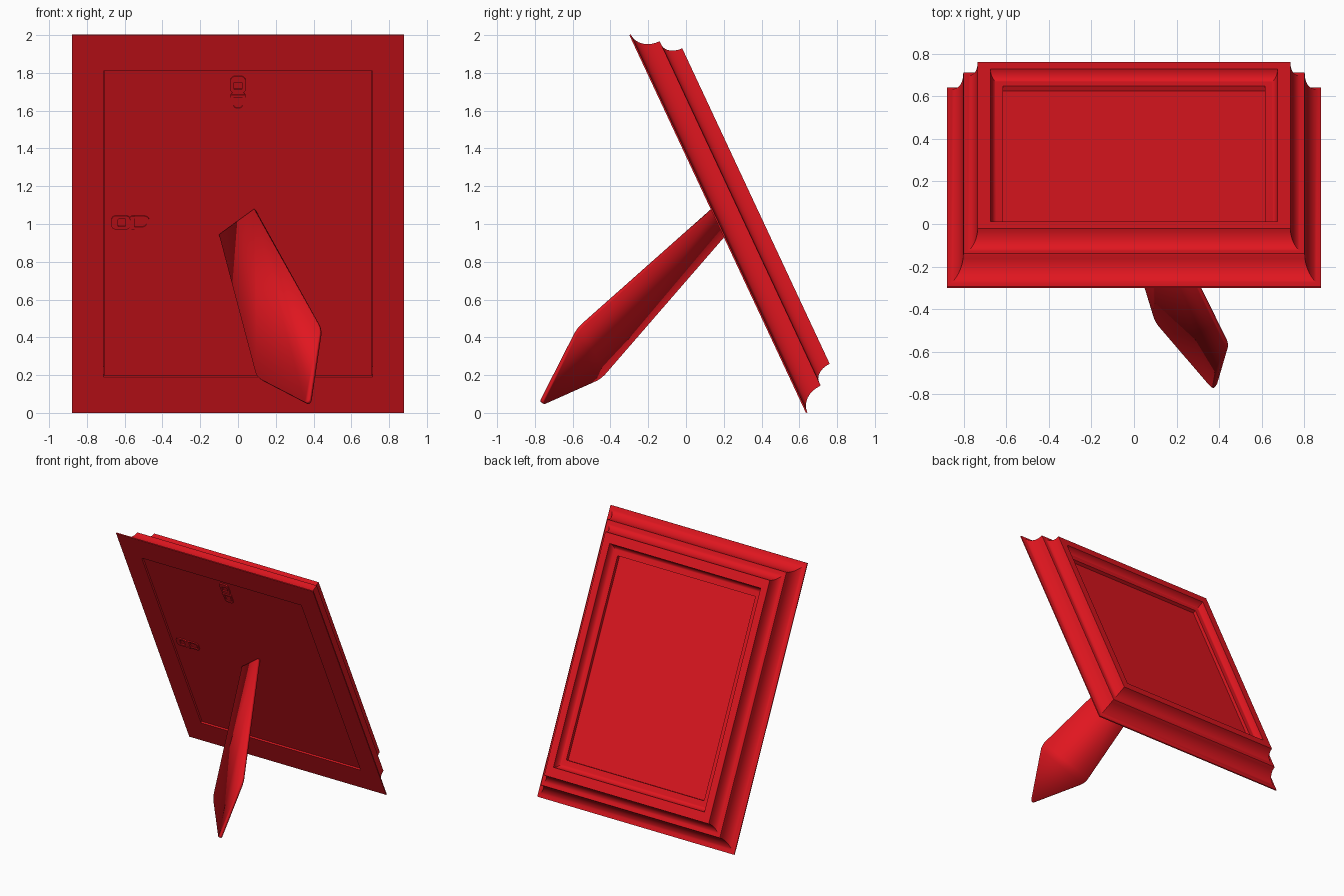
import bpy, bmesh, math
from mathutils import Vector

if "Cube" in bpy.data.objects:
    bpy.data.objects.remove(bpy.data.objects["Cube"])

HX, HV = 0.88, 1.104                      # half width and half height of the tilted frame
ORIGIN = Vector((0, 0.1675, 1.0))         # centre of the back plane
T = math.atan2(0.935, 2.0)
UP = Vector((0, -math.sin(T), math.cos(T)))
OUT = Vector((0, math.cos(T), math.sin(T)))

red = bpy.data.materials.new("red")
red.diffuse_color = (0.75, 0.008, 0.014, 1)
red.use_nodes = True
red.node_tree.nodes["Principled BSDF"].inputs["Base Color"].default_value = red.diffuse_color


def place(u, v, w):
    """Frame coordinates (across, up the slope, towards the picture side) to world."""
    return ORIGIN + Vector((u, 0, 0)) + UP * v + OUT * w


def finish(name, bm):
    bmesh.ops.recalc_face_normals(bm, faces=bm.faces)
    me = bpy.data.meshes.new(name)
    bm.to_mesh(me)
    bm.free()
    ob = bpy.data.objects.new(name, me)
    me.materials.append(red)
    bpy.context.collection.objects.link(ob)
    bpy.ops.object.select_all(action='DESELECT')
    ob.select_set(True)
    bpy.context.view_layer.objects.active = ob
    bpy.ops.object.shade_smooth_by_angle(angle=math.radians(30))
    return ob


def loft(name, rings, closed=False):
    """Join matching rings; closed makes a tube, otherwise the ends are capped."""
    bm = bmesh.new()
    vs = [[bm.verts.new(place(*p)) for p in r] for r in rings]
    n = len(vs[0])
    for i in range(len(vs) if closed else len(vs) - 1):
        a, b = vs[i], vs[(i + 1) % len(vs)]
        for j in range(n):
            k = (j + 1) % n
            bm.faces.new((a[j], a[k], b[k], b[j]))
    if not closed:
        bm.faces.new(vs[0])
        bm.faces.new(vs[-1])
    return finish(name, bm)


def rect(hx, hv, w):
    return [(-hx, -hv, w), (hx, -hv, w), (hx, hv, w), (-hx, hv, w)]


def cove(s0, w0, s1, w1, n=10):
    """Hollow quarter curve: runs flat from (s0, w0), then rises to (s1, w1)."""
    return [(s0 + (s1 - s0) * math.sin(t), w1 + (w0 - w1) * math.cos(t))
            for t in (i * math.pi / 2 / n for i in range(n + 1))]


# moulded frame: profile of (scale of the outer rectangle, depth)
profile = [(0.81, 0.0), (1.0, 0.0)]
profile += cove(1.0, 0.008, 0.912, 0.125)
profile += [(0.910, 0.132)]
profile += cove(0.892, 0.132, 0.835, 0.224)
profile += cove(0.735, 0.172, 0.767, 0.224)[::-1]
profile += [(0.70, 0.170), (0.70, 0.13), (0.81, 0.13)]
loft("frame", [rect(HX * s, HV * s, w) for s, w in profile], closed=True)

# picture and recessed backing board
loft("picture_panel", [rect(HX * 0.71, HV * 0.71, w) for w in (0.132, 0.143)])
loft("backing_board", [rect(HX * 0.81 - 0.003, HV * 0.81 - 0.003, w) for w in (0.012, 0.125)])


# hanging clips: a plate with a square eye, a pin and a hanging loop
def rounded(a0, a1, hb, r, n=5):
    pts = []
    for ca, cb, q in ((a1 - r, hb - r, 0), (a0 + r, hb - r, 1), (a0 + r, r - hb, 2), (a1 - r, r - hb, 3)):
        for i in range(n + 1):
            t = (q + i / n) * math.pi / 2
            pts.append((ca + r * math.cos(t), cb + r * math.sin(t)))
    return pts


def clip(name, cu, cv, axis):
    ax, ay = axis

    def ring(pts, w):
        return [(cu + a * ax - b * ay, cv + a * ay + b * ax, w) for a, b in pts]

    def hollow(part, outer, inner, w0, w1):
        loft(name + part, [ring(outer, w0), ring(outer, w1), ring(inner, w1), ring(inner, w0)], True)

    hollow("_plate", rounded(0.0, 0.1, 0.04, 0.025), rounded(0.025, 0.065, 0.022, 0.004), 0.014, 0.004)
    hollow("_loop", rounded(-0.1, 0.01, 0.038, 0.025), rounded(-0.085, -0.005, 0.024, 0.018), 0.014, 0.005)
    pin = rounded(-0.022, -0.006, 0.04, 0.005)
    loft(name + "_pin", [ring(pin, 0.014), ring(pin, 0.0)])


clip("top_clip", 0.0, 0.76, (0, 1))
clip("side_clip", -0.57, 0.005, (-1, 0))

# easel leg: flat five-sided board with rounded lower corners
bm = bmesh.new()
leg = [bm.verts.new(p) for p in ((-0.095, 0.20, 0.94), (0.09, 0.14, 1.075), (0.44, -0.57, 0.445),
                                 (0.38, -0.775, 0.042), (0.105, -0.455, 0.185))]
bm.faces.new(leg)
bmesh.ops.bevel(bm, geom=leg[2:], offset=0.035, segments=5, profile=0.5, affect='VERTICES')
ob = finish("easel_leg", bm)
mod = ob.modifiers.new("thickness", 'SOLIDIFY')
mod.thickness = 0.02
mod.offset = 0
